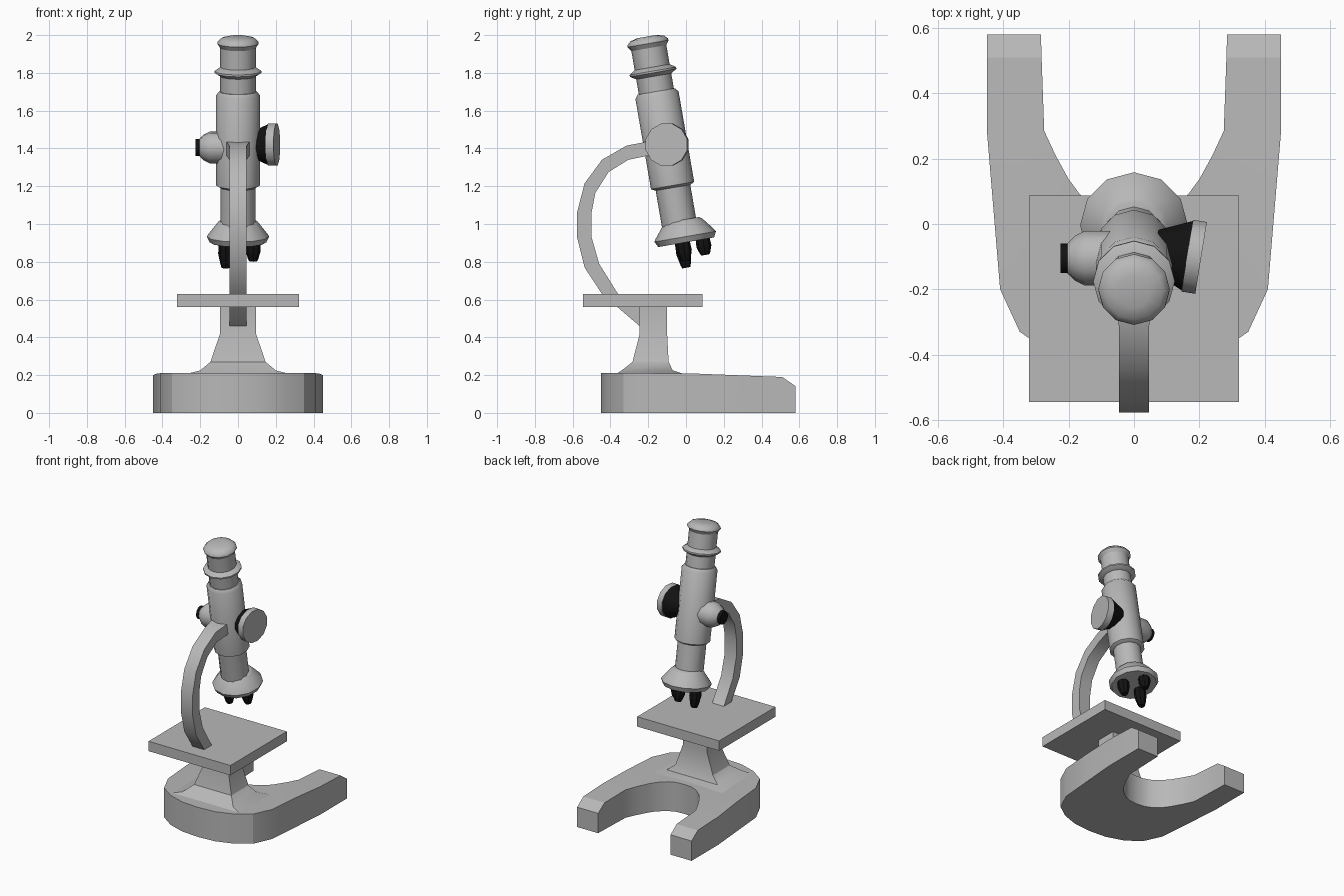
import bpy, bmesh, math
from mathutils import Vector

cube = bpy.data.objects.get("Cube")
if cube:
    bpy.data.objects.remove(cube, do_unlink=True)


def material(name, value):
    mat = bpy.data.materials.new(name)
    mat.use_nodes = True
    color = (value, value, value, 1)
    mat.diffuse_color = color
    mat.node_tree.nodes["Principled BSDF"].inputs["Base Color"].default_value = color
    return mat


GREY = material("grey metal", 0.48)
BLACK = material("black rubber", 0.006)


def finish(name, bm, mat, angle=40):
    bmesh.ops.recalc_face_normals(bm, faces=bm.faces)
    mesh = bpy.data.meshes.new(name)
    bm.to_mesh(mesh)
    bm.free()
    mesh.materials.append(mat)
    obj = bpy.data.objects.new(name, mesh)
    bpy.context.collection.objects.link(obj)
    bpy.ops.object.select_all(action="DESELECT")
    obj.select_set(True)
    bpy.context.view_layer.objects.active = obj
    bpy.ops.object.shade_smooth_by_angle(angle=math.radians(angle))
    return obj


def loft(name, sections, mat, angle=40):
    """Skin a row of equal-sized closed sections and cap both ends."""
    bm = bmesh.new()
    rings = [[bm.verts.new(p) for p in s] for s in sections]
    for a, b in zip(rings, rings[1:]):
        n = len(a)
        for i in range(n):
            j = (i + 1) % n
            bm.faces.new((a[i], a[j], b[j], b[i]))
    bm.faces.new(rings[0])
    bm.faces.new(rings[-1])
    return finish(name, bm, mat, angle)


def lathe(name, origin, axis, profile, mat, sides=12):
    """Turn (radius, distance) pairs around an axis."""
    origin, axis = Vector(origin), Vector(axis).normalized()
    u = axis.orthogonal().normalized() if abs(axis.x) > 0.5 else Vector((1, 0, 0))
    v = axis.cross(u)
    turns = [math.tau * i / sides for i in range(sides)]
    return loft(name, [[origin + axis * t + (u * math.cos(a) + v * math.sin(a)) * r
                        for a in turns] for r, t in profile], mat)


# Horseshoe base: matching outer and inner outline points of one half
outer = [(0.45, 0.58), (0.45, 0.51), (0.45, 0.28), (0.43, 0.04),
         (0.41, -0.2), (0.35, -0.33), (0.25, -0.4), (0.13, -0.44), (0, -0.45)]
inner = [(0.285, 0.58), (0.283, 0.51), (0.275, 0.285), (0.24, 0.21),
         (0.2, 0.137), (0.165, 0.09), (0.11, 0.045), (0.06, 0.025), (0, 0.02)]


def base_top(y):
    if y > 0.51:
        return 0.19 - (y - 0.51) * 0.7
    return 0.21 - 0.02 * max(0, y) / 0.51


def base_section(o, i, side):
    ox, ix = o[0] * side, i[0] * side
    return [(ox, o[1], 0), (ox, o[1], base_top(o[1])),
            (ix, i[1], base_top(i[1])), (ix, i[1], 0)]


half = list(zip(outer, inner))
loft("base", [base_section(o, i, 1) for o, i in half]
     + [base_section(o, i, -1) for o, i in half[-2::-1]], GREY, 30)

# Flared column: half width, back, front, height
column = [(0.28, -0.37, -0.01, 0.205), (0.2, -0.34, -0.07, 0.225),
          (0.146, -0.283, -0.092, 0.27), (0.095, -0.245, -0.1, 0.42),
          (0.095, -0.245, -0.1, 0.57)]
loft("column", [[(-w, b, z), (w, b, z), (w, f, z), (-w, f, z)]
                for w, b, f, z in column], GREY, 30)

# Stage plate
loft("stage", [[(-0.322, -0.545, z), (0.322, -0.545, z),
                (0.322, 0.088, z), (-0.322, 0.088, z)] for z in (0.56, 0.63)], GREY)

# Curved arm: outer and inner points, flared where it meets the tube
arm_out = [(-0.17, 1.44), (-0.21, 1.435), (-0.315, 1.415), (-0.445, 1.34),
           (-0.537, 1.215), (-0.577, 1.06), (-0.577, 0.93), (-0.537, 0.77),
           (-0.445, 0.63), (-0.24, 0.455)]
arm_in = [(-0.17, 1.36), (-0.21, 1.36), (-0.305, 1.34), (-0.41, 1.275),
          (-0.48, 1.165), (-0.5, 1.06), (-0.5, 0.93), (-0.46, 0.79),
          (-0.36, 0.63), (-0.24, 0.56)]
arm = []
for k, (o, i) in enumerate(zip(arm_out, arm_in)):
    w = 0.06 if k < 2 else 0.046
    arm.append([(-w, *o), (w, *o), (w, *i), (-w, *i)])
loft("arm", arm, GREY)

# Tilted tube, from nosepiece to eyepiece
tilt = math.radians(9.8)
AXIS = Vector((0, -math.sin(tilt), math.cos(tilt)))
FOOT = Vector((0, -0.071, 1.204))
tube_parts = {
    "main_tube": [(0.094, -0.012), (0.116, 0), (0.116, 0.485), (0.1, 0.505)],
    "lower_tube": [(0.093, -0.22), (0.093, 0.02)],
    "eyepiece_tube": [(0.094, 0.48), (0.094, 0.75)],
    "eyepiece_ring": [(0.092, 0.585), (0.125, 0.605), (0.125, 0.615), (0.092, 0.637)],
    "eyepiece_cap": [(0.092, 0.735), (0.11, 0.762), (0.108, 0.772),
                     (0.09, 0.79), (0.05, 0.8)],
}
for name, profile in tube_parts.items():
    lathe(name, FOOT, AXIS, profile, GREY)
lathe("nosepiece", FOOT + Vector((0, 0.02, 0)), AXIS,
      [(0.15, -0.305), (0.165, -0.275), (0.16, -0.265), (0.105, -0.195), (0.09, -0.185)],
      GREY)

# Three objective lenses
for name, x, y, length in (("long_objective", -0.065, -0.02, 0.125),
                           ("middle_objective", 0.08, -0.015, 0.09),
                           ("short_objective", -0.01, 0.09, 0.075)):
    top = (x, y, 0.895 + y * 0.17)
    lathe(name, top, -AXIS, [(0.037, -0.02), (0.04, length * 0.4),
                             (0.028, length * 0.85), (0.022, length)], BLACK, 8)

# Focus dial on the left side
dial_axis = (0.987, -0.16, 0)
dial_face = (0.163, -0.097, 1.42)
lathe("dial_cone", dial_face, dial_axis, [(0.066, -0.1), (0.112, 0.002)], BLACK)
lathe("dial_disc", dial_face, dial_axis, [(0.115, 0), (0.115, 0.043)], GREY)

# Small knob on the right side
knob = (0, -0.105, 1.405)
lathe("knob_body", knob, (-1, 0, 0),
      [(0.085, 0.05), (0.085, 0.15), (0.07, 0.18), (0.048, 0.203)], GREY, 10)
lathe("knob_tip", knob, (-1, 0, 0), [(0.046, 0.19), (0.046, 0.225)], BLACK, 10)
